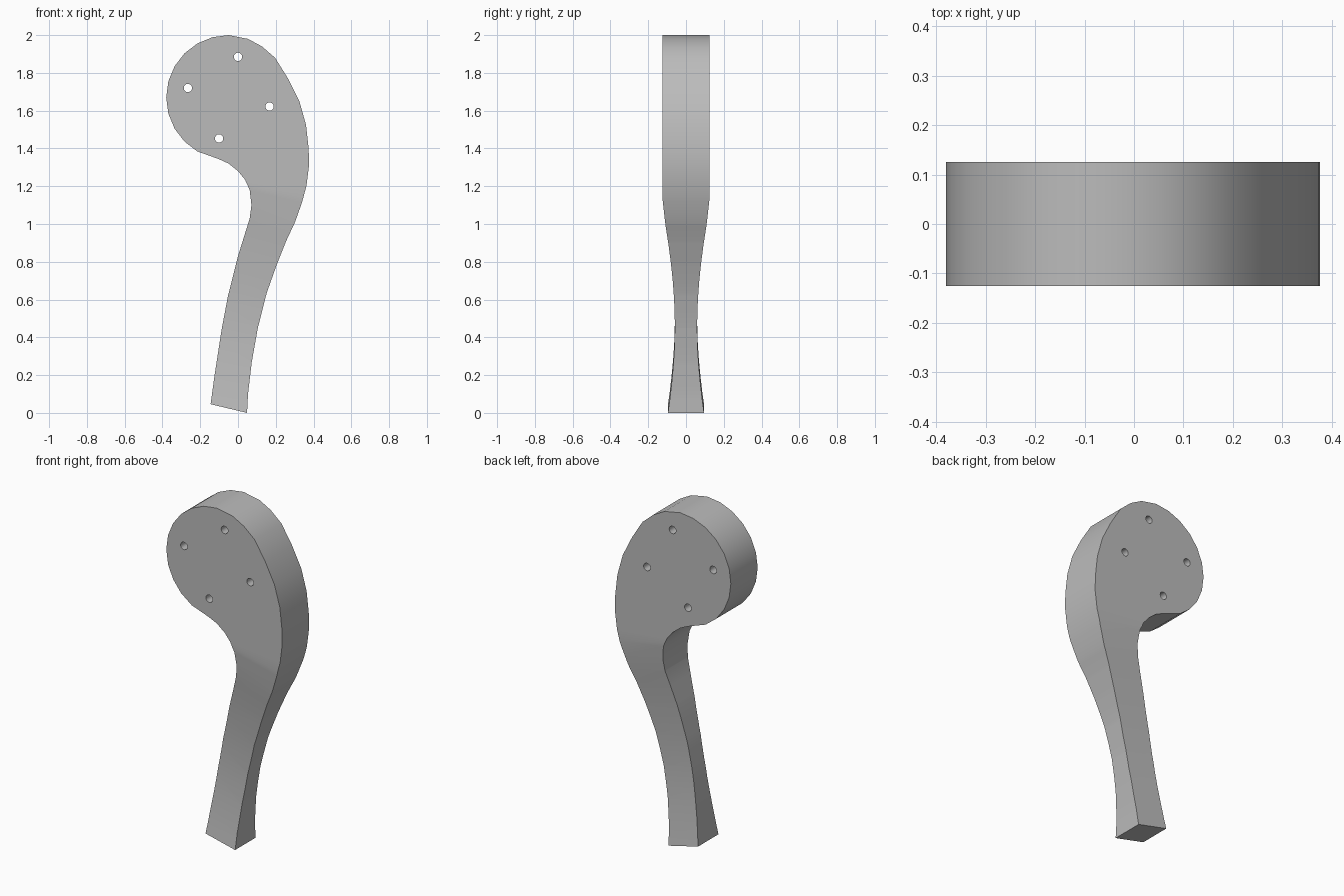
import bpy, bmesh, math
from mathutils import Vector

cube = bpy.data.objects.get("Cube")
if cube:
    bpy.data.objects.remove(cube)

grey = bpy.data.materials.new("plain grey")
grey.use_nodes = True
colour = (0.5, 0.5, 0.5, 1)
grey.diffuse_color = colour
grey.node_tree.nodes["Principled BSDF"].inputs["Base Color"].default_value = colour

HEAD = Vector((-0.05, 1.67))      # centre of the round head (x, z)
HEAD_R = 0.33
TILT = math.radians(13)           # lean of the thickness axis
AXIS = Vector((math.sin(TILT), 0, math.cos(TILT)))

# Half thickness at distances along the leaning axis
STATIONS = [(0.0, 0.097), (0.08, 0.086), (0.17, 0.076), (0.27, 0.067),
            (0.37, 0.061), (0.47, 0.059), (0.56, 0.060), (0.65, 0.064),
            (0.75, 0.071), (0.85, 0.081), (0.95, 0.093), (1.05, 0.107),
            (1.13, 0.116), (1.22, 0.125)]


def half_thickness(t):
    for (a, ha), (b, hb) in zip(STATIONS, STATIONS[1:]):
        if t <= b:
            return ha + (hb - ha) * max(0, t - a) / (b - a)
    return STATIONS[-1][1]


# Outline: round head, outer edge down to the foot, inner edge back up
head_arc = [HEAD + HEAD_R * Vector((math.cos(a), math.sin(a)))
            for a in (math.radians(d) for d in range(240, 89, -15))]
outer_edge = [(.053, 1.98), (.127, 1.94), (.196, 1.88), (.265, 1.77),
              (.325, 1.65), (.36, 1.525), (.374, 1.4), (.376, 1.31),
              (.362, 1.2), (.339, 1.115), (.302, 1.01), (.255, .91),
              (.207, .79), (.152, .635), (.105, .45), (.073, .27),
              (.053, .1), (.048, 0)]
inner_edge = [(-.145, .046), (-.124, .2), (-.087, .44), (-.053, .62),
              (0, .83), (.062, 1.03), (.071, 1.1), (.062, 1.18),
              (.037, 1.235), (0, 1.28), (-.05, 1.32), (-.105, 1.345)]

bm = bmesh.new()
front = bm.faces.new([bm.verts.new((x, -1, z))
                      for x, z in [*head_arc, *outer_edge, *inner_edge]])
extruded = bmesh.ops.extrude_face_region(bm, geom=[front], use_keep_orig=True)
for v in extruded["geom"]:
    if isinstance(v, bmesh.types.BMVert):
        v.co.y = 1

# Slice across the handle, then pinch each slice to its thickness
for t, _ in STATIONS[1:]:
    bmesh.ops.bisect_plane(bm, geom=[*bm.verts, *bm.edges, *bm.faces],
                           plane_co=AXIS * t * math.cos(TILT), plane_no=AXIS)
for v in bm.verts:
    v.co.y *= half_thickness(v.co.dot(AXIS) / math.cos(TILT))
bmesh.ops.recalc_face_normals(bm, faces=bm.faces)

mesh = bpy.data.meshes.new("curved_handle")
bm.to_mesh(mesh)
bm.free()
mesh.materials.append(grey)
handle = bpy.data.objects.new("curved_handle", mesh)
bpy.context.collection.objects.link(handle)

# Four bolt holes through the head
for i, (x, z) in enumerate([(0, 1.885), (-.265, 1.72), (.167, 1.622), (-.1, 1.453)]):
    bpy.ops.mesh.primitive_cylinder_add(vertices=24, radius=0.022, depth=0.6,
                                        location=(x, 0, z),
                                        rotation=(math.pi / 2, 0, 0))
    cutter = bpy.context.object
    cutter.name = f"bolt_hole_cutter_{i + 1}"
    cutter.data.materials.append(grey)
    cutter.hide_render = True
    cutter.display_type = 'WIRE'
    hole = handle.modifiers.new(f"bolt_hole_{i + 1}", 'BOOLEAN')
    hole.operation = 'DIFFERENCE'
    hole.solver = 'EXACT'
    hole.object = cutter
    bpy.context.view_layer.objects.active = handle
    bpy.ops.object.modifier_apply(modifier=hole.name)
    bpy.data.objects.remove(cutter)

bpy.ops.object.select_all(action='DESELECT')
handle.select_set(True)
bpy.context.view_layer.objects.active = handle
bpy.ops.object.shade_smooth_by_angle(angle=math.radians(35))
